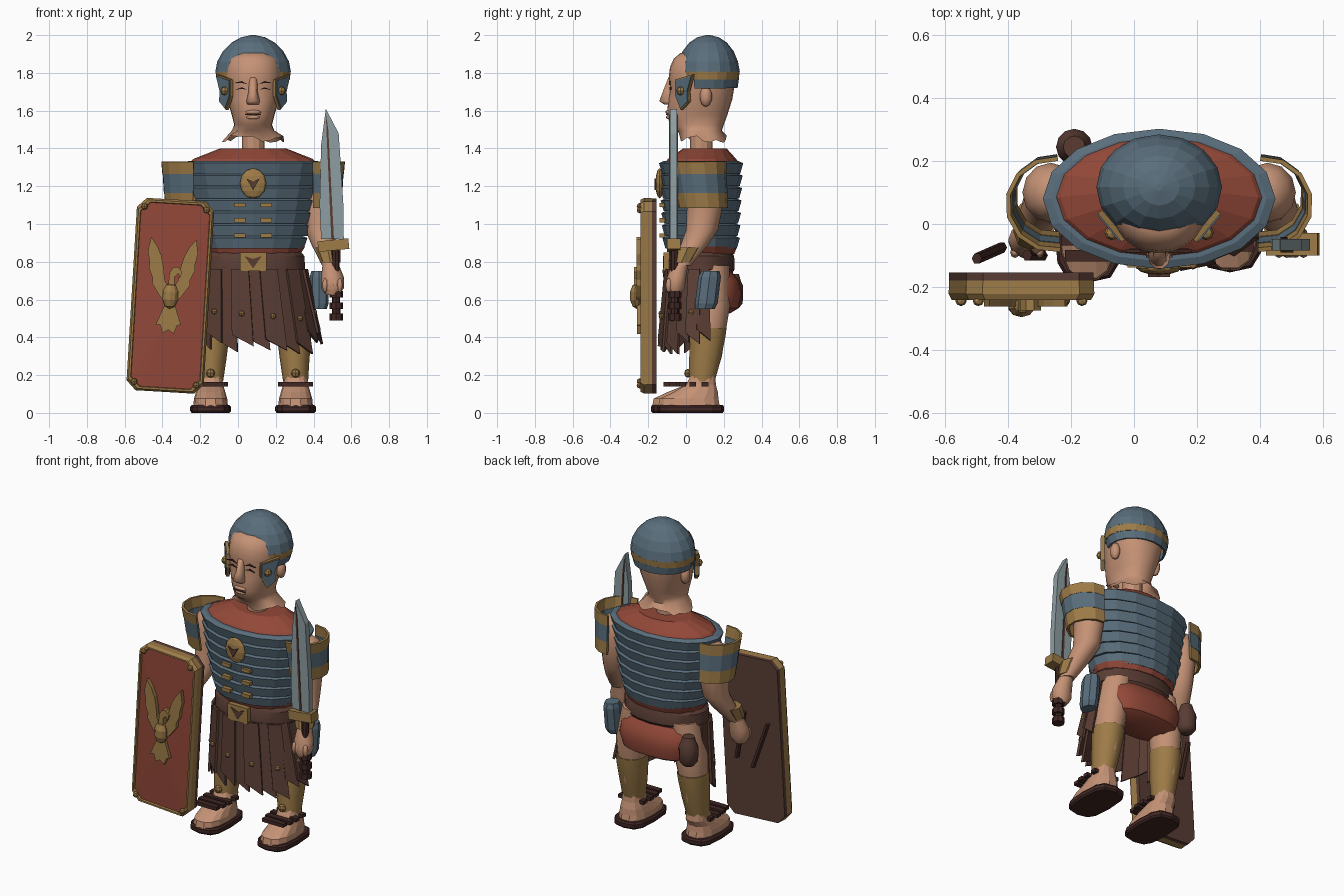
import bpy, bmesh, math, random
from math import sin, cos, radians

random.seed(4)
cube = bpy.data.objects.get("Cube")
if cube:
    bpy.data.objects.remove(cube, do_unlink=True)

CX = 0.08  # body centre line


def material(name, r, g, b):
    m = bpy.data.materials.new(name)
    m.use_nodes = True
    m.diffuse_color = (r, g, b, 1)
    m.node_tree.nodes["Principled BSDF"].inputs["Base Color"].default_value = (r, g, b, 1)
    return m


SKIN = material("skin", .56, .29, .18)
STEEL = material("blue_steel", .10, .155, .20)
BLADE = material("pale_steel", .27, .34, .36)
RED = material("red_cloth", .29, .065, .04)
BRASS = material("brass", .34, .20, .065)
LEATHER = material("brown_leather", .10, .046, .034)
DARK = material("dark_leather", .05, .02, .017)


def finish(name, bm, mats, smooth=0, thick=0):
    bmesh.ops.recalc_face_normals(bm, faces=bm.faces)
    if smooth:
        for f in bm.faces:
            f.smooth = True
        for e in bm.edges:
            e.smooth = len(e.link_faces) == 2 and e.calc_face_angle() < radians(smooth)
    me = bpy.data.meshes.new(name)
    bm.to_mesh(me)
    bm.free()
    for m in mats if isinstance(mats, list) else [mats]:
        me.materials.append(m)
    ob = bpy.data.objects.new(name, me)
    bpy.context.collection.objects.link(ob)
    if thick:
        mod = ob.modifiers.new("thickness", "SOLIDIFY")
        mod.thickness, mod.offset = thick, 0
    return ob


def loft(name, rings, mat, n=16, power=2, arc=None, jag=0, smooth=0, thick=0):
    """Skin horizontal rings given as (x, y, z, rx, ry); arc in degrees leaves it open."""
    bm, rows = bmesh.new(), []
    a0, a1 = arc or (0, 360)
    count = n + 1 if arc else n
    for k, (x, y, z, rx, ry) in enumerate(rings):
        row = []
        for i in range(count):
            a = radians(a0 + (a1 - a0) * i / n)
            c, s = cos(a), sin(a)
            px = math.copysign(abs(c) ** (2 / power), c)
            py = math.copysign(abs(s) ** (2 / power), s)
            dz = random.uniform(-jag, jag) if k == 0 else 0
            row.append(bm.verts.new((x + rx * px, y + ry * py, z + dz)))
        rows.append(row)
    for lo, hi in zip(rows, rows[1:]):
        for i in range(n):
            j = (i + 1) % count
            bm.faces.new((lo[i], lo[j], hi[j], hi[i]))
    if not arc:
        bm.faces.new(rows[-1])
        if not jag:
            bm.faces.new(rows[0])
    return finish(name, bm, mat, smooth, thick)


def plate(name, pts, d0, d1, mat, axis="y"):
    """Extrude a flat outline: (x, z) along y, or (y, z) along x."""
    bm = bmesh.new()
    put = (lambda p, d: (p[0], d, p[1])) if axis == "y" else (lambda p, d: (d, p[0], p[1]))
    a = [bm.verts.new(put(p, d0)) for p in pts]
    b = [bm.verts.new(put(p, d1)) for p in pts]
    bm.faces.new(a)
    bm.faces.new(b)
    for i in range(len(pts)):
        j = (i + 1) % len(pts)
        bm.faces.new((a[i], a[j], b[j], b[i]))
    return finish(name, bm, mat)


def box(name, x, y, z, w, d, h, mat):
    pts = [(x - w, z - h), (x + w, z - h), (x + w, z + h), (x - w, z + h)]
    return plate(name, pts, y - d, y + d, mat)


def ball(name, x, y, z, rx, ry, rz, mat, seg=10, smooth=0):
    bm = bmesh.new()
    bmesh.ops.create_uvsphere(bm, u_segments=seg, v_segments=max(4, seg // 2), radius=1)
    for v in bm.verts:
        v.co = (x + v.co.x * rx, y + v.co.y * ry, z + v.co.z * rz)
    return finish(name, bm, mat, smooth)


# Head: (z, half width, front y, back y)
HEAD = [(1.45, .165, -.03, .215), (1.495, .112, -.045, .19), (1.525, .1, -.085, .20),
        (1.58, .114, -.1, .22), (1.66, .138, -.094, .245), (1.72, .15, -.084, .255),
        (1.77, .156, -.092, .262), (1.83, .15, -.085, .255), (1.875, .132, -.065, .22),
        (1.905, .09, -.03, .16)]
loft("head", [(CX, (f + b) / 2, z, w, (b - f) / 2) for z, w, f, b in HEAD], SKIN,
     n=24, power=2.2, jag=.022, smooth=50)
loft("inner_neck", [(CX, .08, 1.36, .06, .06), (CX, .08, 1.52, .06, .06)], SKIN, n=12)
loft("nose", [(CX, -.09, 1.632, .03, .025), (CX, -.1, 1.65, .036, .044),
              (CX, -.085, 1.70, .024, .04), (CX, -.07, 1.775, .024, .025)], SKIN, n=10, smooth=70)
ball("upper_lip", CX, -.092, 1.592, .045, .018, .012, SKIN, smooth=70)
ball("lower_lip", CX, -.09, 1.565, .038, .016, .011, SKIN, smooth=70)
box("mouth_line", CX, -.102, 1.579, .042, .004, .003, LEATHER)
for s in (1, -1):
    side = "left" if s > 0 else "right"
    brow = [(CX + s * x, z) for x, z in ((.025, 1.738), (.06, 1.757), (.105, 1.745), (.06, 1.747))]
    plate(side + "_brow", brow, -.09, -.081, DARK)
    lash = [(CX + s * x, z) for x, z in ((.032, 1.71), (.06, 1.724), (.095, 1.71), (.06, 1.716))]
    plate(side + "_eyelid", lash, -.087, -.078, DARK)
    ball(side + "_ear", CX + s * .15, .105, 1.675, .028, .033, .055, SKIN, smooth=60)
    # Cheek guard with rim and rosette, turned to follow the jaw
    guard = [(-.06, 1.76), (.05, 1.785), (.02, 1.70), (.025, 1.65), (-.025, 1.61), (-.06, 1.68)]
    for part, grow, d, m in (("cheek_rim", 1.08, .009, BRASS), ("cheek_guard", .98, .014, STEEL)):
        out = [(y * grow, 1.7 + (z - 1.7) * grow) for y, z in guard]
        ob = plate(side + "_" + part, out, -d, d, m, "x")
        ob.location, ob.rotation_euler.z = (CX + s * .154, -.002, 0), radians(-40 * s)
    ball(side + "_rosette", CX + s * .15, -.028, 1.705, .024, .024, .024, BRASS, 8)

# Helmet
DOME = [(1.805, .2, .168), (1.86, .19, .158), (1.915, .16, .135), (1.96, .115, .1),
        (1.988, .065, .058), (2.0, .012, .012)]
loft("helmet_dome", [(CX, .117, z, a, b) for z, a, b in DOME], STEEL, n=16)
loft("helmet_band", [(CX, .117, 1.765, .187, .155), (CX, .117, 1.807, .192, .16)], BRASS,
     n=16, arc=(-55, 235), thick=.014)
loft("neck_guard", [(CX, .117, 1.72, .172, .15), (CX, .117, 1.768, .186, .157)], STEEL,
     n=12, arc=(-28, 208), thick=.012)

# Cuirass: hoops that lean out towards their upper edge, then the cloth at neck and waist
HOOPS = 7
for i in range(HOOPS):
    z = .87 + .066 * i
    rx = .288 + .082 * (i / (HOOPS - 1)) ** .8
    ry = .205 + .003 * i
    loft("cuirass_hoop", [(CX, .08, z, rx - .02, ry - .016), (CX, .08, z + .056, rx, ry),
                          (CX, .08, z + .067, rx - .028, ry - .024)], STEEL, n=16)
loft("collar_cloth", [(CX, .085, 1.325, .335, .195), (CX, .085, 1.345, .315, .18),
                      (CX, .1, 1.4, .175, .115)], RED, n=16)
loft("waist_cloth", [(CX, .085, .84, .25, .17), (CX, .085, .88, .275, .185)], RED, n=16)
ball("chest_medal", CX, -.14, 1.215, .07, .022, .08, BRASS, 12)
plate("medal_inlay", [(CX - .035, 1.24), (CX, 1.225), (CX + .035, 1.24), (CX, 1.18)],
      -.168, -.159, LEATHER)
for z in (1.1, 1.02, .94):
    for s in (1, -1):
        box("chest_clasp", CX + s * .07, -.125, z, .03, .014, .011, BRASS)

# Belt, pelvis and skirt
loft("belt", [(CX, .08, .74, .255, .165), (CX, .08, .76, .275, .178),
              (CX, .08, .83, .272, .175), (CX, .08, .855, .25, .16)], LEATHER, n=20, smooth=30)
box("belt_buckle", CX, -.103, .80, .07, .015, .05, BRASS)
plate("buckle_inlay", [(CX - .045, .83), (CX, .815), (CX + .045, .83), (CX, .765)],
      -.123, -.117, LEATHER)
loft("tunic_seat", [(CX, .14, .525, .16, .09), (CX, .145, .555, .225, .135),
                    (CX, .148, .63, .25, .148), (CX, .14, .70, .245, .142),
                    (CX, .11, .745, .22, .135)], RED, n=20, power=2.7, smooth=40)
STRIPS = 13
for i in range(STRIPS):
    bm, corners = bmesh.new(), []
    low = .36 + random.uniform(-.02, .045) + (.02 if i in (0, STRIPS - 1) else 0)
    out = .012 * (i % 2)
    for t, k, z in ((-.05, 0, .76), (1.2, 0, .76), (1.2, 1, low - .03), (-.1, 1, low + .03)):
        a = radians(168 + 204 * (i + t) / STRIPS)
        rx, ry = (.272 + .05 * k + out, .172 + .035 * k + out)
        corners.append(bm.verts.new((CX + .03 * k + rx * cos(a), .075 + ry * sin(a), z)))
    bm.faces.new(corners)
    mid = corners[2].co.lerp(corners[3].co, .5).lerp(corners[0].co.lerp(corners[1].co, .5), .38)
    finish("skirt_strip", bm, LEATHER, thick=.014)
    if i % 2:
        ball("skirt_stud", mid.x, mid.y - .01, mid.z, .016, .016, .016, BRASS, 8)

# Limbs, mirrored about the centre line
for s in (1, -1):
    side = "left_" if s > 0 else "right_"

    def limb(name, rings, mat, **kw):
        return loft(side + name, [(CX + s * x, y, z, a, b) for x, y, z, a, b in rings], mat, **kw)

    limb("arm", [(.41, -.025, .78, .045, .05), (.375, .045, .89, .066, .073),
                 (.35, .085, .97, .075, .085), (.345, .1, 1.1, .085, .095),
                 (.345, .1, 1.2, .09, .095), (.345, .1, 1.27, .07, .075),
                 (.34, .1, 1.3, .03, .035)], SKIN, n=12, smooth=40)
    limb("hand", [(.42, -.06, .625, .035, .035), (.42, -.057, .66, .06, .052),
                  (.42, -.05, .72, .06, .052), (.41, -.03, .79, .042, .045)], SKIN, n=10, smooth=40)
    for k in range(4):
        ball(side + "finger", CX + s * .42 + (k - 1.5) * .026, -.09, .675, .015, .018, .04, SKIN, 8, 60)
    limb("bracer", [(.41, -.025, .795, .054, .058), (.393, .01, .875, .07, .075)], BRASS, n=8)
    fan = (-98, 95) if s > 0 else (85, 278)
    for z0, z1, r, m in ((1.265, 1.33, .144, BRASS), (1.165, 1.265, .136, STEEL),
                         (1.085, 1.165, .128, BRASS)):
        limb("sleeve_band", [(.335, .078 + (1.2 - z0) * .12, z0, r - .002, r - .004),
                             (.335, .078 + (1.2 - z1) * .12, z1, r + .004, r + .002)],
             m, n=7, arc=fan, thick=.014)
    # Leg, greave, foot and sandal
    limb("leg", [(.22, .09, .17, .058, .062), (.22, .11, .3, .07, .08), (.215, .12, .43, .085, .09),
                 (.205, .132, .56, .095, .1), (.165, .13, .78, .09, .1)], SKIN, n=12, smooth=40)
    limb("greave", [(.225, .085, .165, .066, .07), (.22, .1, .28, .078, .088),
                    (.217, .115, .4, .09, .098), (.215, .12, .45, .092, .1)], BRASS, n=10, smooth=40)
    ball(side + "greave_stud", CX + s * .225, .01, .21, .024, .02, .024, BRASS, 8)
    step = s * .016
    limb("foot", [(.225, step, .035, .092, .166), (.225, step, .075, .088, .159),
                  (.225, .035 + step, .11, .078, .12), (.225, .08, .15, .066, .08),
                  (.225, .09, .2, .06, .066)], SKIN, n=14, power=2.5)
    limb("sole", [(.225, .008 + step, z, .108 - d, .178 - d)
                  for z, d in ((0, .008), (.01, 0), (.032, 0), (.042, .008))],
         DARK, n=12, power=3.2)
    for y, w in ((-.085, .075), (-.035, .088), (.02, .092), (.085, .09)):
        box(side + "ankle_strap", CX + s * .225, y + step, .152, w, .018, .011, DARK)

# Sword
plate("sword_blade", [(.44, .92), (.56, .92), (.558, 1.1), (.533, 1.48), (.465, 1.61), (.44, 1.42),
                      (.432, 1.1)], -.085, -.047, BLADE)
plate("blade_ridge", [(.494, .92), (.508, .92), (.478, 1.5), (.466, 1.58), (.468, 1.5)],
      -.09, -.042, LEATHER)
guard = box("sword_guard", 0, 0, 0, .082, .036, .028, BRASS)
guard.location, guard.rotation_euler.y = (.505, -.065, .888), radians(-6)
loft("sword_grip", [(.52, -.06, .5, .022, .022), (.515, -.06, .86, .022, .022)], DARK, n=8)
for z in (.49, .55, .61):
    loft("grip_ring", [(.52, -.06, z, .036, .036), (.52, -.06, z + .035, .036, .036)], DARK, n=8)

# Hip case and pouch
loft("hip_case", [(.425, .1, .55, .045, .052), (.43, .108, .58, .05, .06), (.43, .125, .72, .05, .06),
                  (.43, .13, .75, .042, .048)], STEEL, n=8)
loft("back_pouch", [(-.19, .245, .555, .035, .035), (-.19, .245, .58, .055, .055),
                    (-.19, .245, .67, .058, .058), (-.19, .245, .70, .045, .045),
                    (-.19, .245, .735, .035, .035)], LEATHER, n=12, smooth=60)


# Shield: built upright about its own centre, then leaned
def on_shield(ob):
    ob.location, ob.rotation_euler.y = (-.358, 0, .62), radians(3.4)


def octagon(w, h, c):
    q = [(w - c, h), (w, h - c), (w, c - h), (w - c, -h)]
    return q + [(-x, z) for x, z in reversed(q)]


def shell(name, layers, mats):
    """Stack chamfered outlines (half width, half height, y): back, rim, then a domed front."""
    bm = bmesh.new()
    rows = [[bm.verts.new((x, y, z)) for x, z in octagon(w, h, .05)] for w, h, y in layers]
    bm.faces.new(rows[0])
    for k, (a, b) in enumerate(zip(rows, rows[1:])):
        for i in range(8):
            j = (i + 1) % 8
            bm.faces.new((a[i], a[j], b[j], b[i])).material_index = min(k, 1)
    hub = bm.verts.new((0, layers[-1][2] - .014, -.1))
    for i in range(8):
        bm.faces.new((rows[-1][i], rows[-1][(i + 1) % 8], hub)).material_index = 2
    return finish(name, bm, mats)


on_shield(shell("shield", [(.203, .508, -.155), (.203, .508, -.18), (.205, .51, -.222),
                           (.195, .5, -.242), (.185, .49, -.242), (.182, .487, -.23)],
                [LEATHER, BRASS, RED]))
for s in (1, -1):
    wing = [(.02, -.04), (.06, .0), (.1, .06), (.1, .09), (.122, .14), (.12, .17), (.133, .23),
            (.12, .305), (.085, .26), (.06, .21), (.045, .15), (.035, .08), (.01, .04)]
    on_shield(plate("eagle_wing", [(s * x, z) for x, z in wing], -.262, -.238, BRASS))
    for t in (1, -1):
        on_shield(ball("shield_stud", s * .165, -.245, t * .465, .018, .016, .018, BRASS, 8))
on_shield(plate("eagle_tail", [(-.02, -.03), (-.07, -.16), (-.045, -.155), (-.03, -.2), (0, -.18),
                               (.03, -.2), (.045, -.155), (.065, -.15), (.02, -.03)],
                -.26, -.236, BRASS))
on_shield(ball("eagle_body", 0, -.26, 0, .045, .038, .07, BRASS, 10))
on_shield(plate("eagle_head", [(-.015, .05), (-.012, .12), (.005, .15), (.03, .155), (.055, .13),
                               (.045, .095), (.035, .12), (.015, .1), (.02, .05)],
                -.275, -.238, BRASS))
loft("shield_brace", [(-.42, -.075, .48, .016, .018), (-.50, -.11, .76, .016, .018)], DARK, n=6)
loft("shield_grip", [(-.29, -.1, .5, .016, .018), (-.34, -.1, .8, .016, .018)], DARK, n=6)
